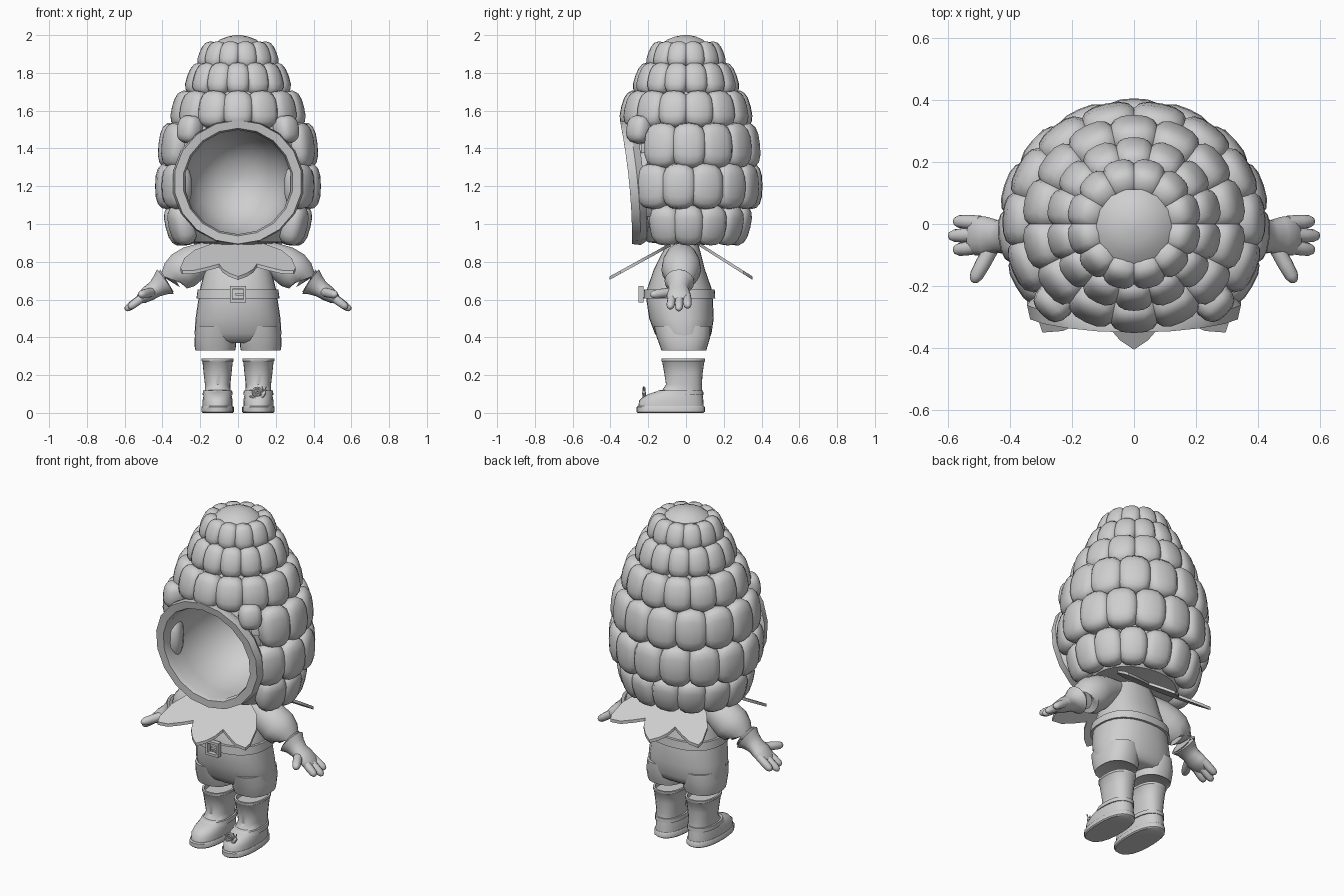
import bpy, bmesh, math
from mathutils import Vector, Matrix

grey = bpy.data.materials.new("plain_grey")
grey.diffuse_color = (0.62, 0.62, 0.62, 1)


def make(name, verts, faces):
    me = bpy.data.meshes.new(name)
    me.from_pydata([tuple(v) for v in verts], [], faces)
    bm = bmesh.new()
    bm.from_mesh(me)
    bmesh.ops.recalc_face_normals(bm, faces=bm.faces[:])
    bm.to_mesh(me)
    bm.free()
    me.materials.append(grey)
    ob = bpy.data.objects.new(name, me)
    bpy.context.collection.objects.link(ob)
    return ob


def skin(name, rings, cap0=True, cap1=True):
    """Bridge equal-length closed rings into one surface."""
    n = len(rings[0])
    verts = [v for r in rings for v in r]
    faces = [(i * n + j, i * n + (j + 1) % n, (i + 1) * n + (j + 1) % n, (i + 1) * n + j)
             for i in range(len(rings) - 1) for j in range(n)]
    if cap0:
        faces.append(tuple(range(n)))
    if cap1:
        faces.append(tuple(range((len(rings) - 1) * n, len(rings) * n)))
    return make(name, verts, faces)


def oval(z, hx, y0, y1, cx=0, n=24, e=2.4):
    """Horizontal rounded section between y0 and y1."""
    out = []
    for k in range(n):
        a = 2 * math.pi * k / n
        c, s = math.cos(a), math.sin(a)
        q = (abs(c) ** e + abs(s) ** e) ** (-1 / e)
        out.append(Vector((cx + hx * c * q, (y0 + y1) / 2 + (y1 - y0) / 2 * s * q, z)))
    return out


def loft(name, sections, cx=0, n=24, e=2.4, caps=True):
    return skin(name, [oval(*s, cx=cx, n=n, e=e) for s in sections], caps, caps)


def tube(name, pts, radii, n=14, caps=True):
    """Tube along points; each radius is (along y, across)."""
    pts = [Vector(p) for p in pts]
    rings = []
    for i, p in enumerate(pts):
        t = (pts[min(i + 1, len(pts) - 1)] - pts[max(i - 1, 0)]).normalized()
        ref = Vector((0, 1, 0)) if abs(t.y) < 0.9 else Vector((1, 0, 0))
        u = (ref - t * ref.dot(t)).normalized()
        w = t.cross(u)
        a, b = radii[i] if isinstance(radii[i], tuple) else (radii[i], radii[i])
        rings.append([p + u * a * math.cos(2 * math.pi * k / n) + w * b * math.sin(2 * math.pi * k / n)
                      for k in range(n)])
    return skin(name, rings, caps, caps)


def finger(name, a, b, r):
    a, b = Vector(a), Vector(b)
    tube(name, [a.lerp(b, t) for t in (0, 0.5, 0.82, 0.95, 1)], [r, r, 0.9 * r, 0.6 * r, 0.2 * r], n=10)


def box(name, c, h):
    v = [(c[0] + i * h[0], c[1] + j * h[1], c[2] + k * h[2]) for i in (-1, 1) for j in (-1, 1) for k in (-1, 1)]
    make(name, v, [(0, 1, 3, 2), (4, 5, 7, 6), (0, 1, 5, 4), (2, 3, 7, 6), (0, 2, 6, 4), (1, 3, 7, 5)])


# --- hood: one rounded block shape repeated in rows
tb = bmesh.new()
bmesh.ops.create_cube(tb, size=2)
bmesh.ops.subdivide_edges(tb, edges=tb.edges[:], cuts=3, use_grid_fill=True)
tb.verts.index_update()
E = 2.7
block_v = [v.co / sum(abs(c) ** E for c in v.co) ** (1 / E) for v in tb.verts]
block_f = [tuple(v.index for v in f.verts) for f in tb.faces]
tb.free()
hood_v, hood_f = [], []


def block(deg, z, rx, ry, w, d, h, tilt):
    """Block with its outer face at the given ellipse, angle measured from the front."""
    a = math.radians(deg)
    pos = Vector(((rx - d) * math.sin(a), -(ry - d) * math.cos(a), z))
    m = (Matrix.Translation(pos) @ Matrix.Rotation(a, 4, 'Z')
         @ Matrix.Rotation(math.radians(-tilt), 4, 'X') @ Matrix.Diagonal((w, d, h, 1)))
    base = len(hood_v)
    hood_v.extend(m @ v for v in block_v)
    hood_f.extend(tuple(i + base for i in f) for f in block_f)


def span(n, step):
    return [180 + (k - (n - 1) / 2) * step for k in range(n)]


ROWS = [  # angles, step, z, rx, ry, depth, half height, tilt
    (span(12, 30), 30, 1.89, 0.21, 0.205, 0.055, 0.077, 22),
    ([k * 360 / 14 for k in range(14)], 25.7, 1.765, 0.275, 0.272, 0.06, 0.09, 20),
    ([k * 360 / 14 for k in range(14)], 25.7, 1.605, 0.355, 0.345, 0.065, 0.102, 14),
    (span(10, 25), 25, 1.415, 0.422, 0.395, 0.065, 0.122, 6),
    (span(11, 24), 24, 1.2, 0.44, 0.405, 0.065, 0.122, 0),
    (span(10, 25), 25, 0.995, 0.385, 0.345, 0.065, 0.11, -14)]
for angs, step, z, rx, ry, d, h, tilt in ROWS:
    half = math.radians(step) / 2 * (rx + ry) / 2 * 1.06
    for deg in angs:
        block(deg, z, rx, ry, half, d, h, tilt)
for s in (-1, 1):
    block(s * 45, 1.5, 0.42, 0.41, 0.065, 0.06, 0.075, 10)
make("hood_bumps", hood_v, hood_f)

# hood core behind the bumps, with the face area removed
CORE = [(0.89, 0.12, 0.1), (0.905, 0.25, 0.21), (1.0, 0.32, 0.28), (1.2, 0.38, 0.34), (1.42, 0.36, 0.335),
        (1.6, 0.29, 0.28), (1.77, 0.21, 0.21), (1.9, 0.15, 0.15), (1.95, 0.05, 0.05)]
sec = []
for p, q in zip(CORE, CORE[1:]):
    for t in range(5):
        z, rx, ry = (p[i] + (q[i] - p[i]) * t / 5 for i in range(3))
        sec.append((z, rx, -ry, ry))
core = loft("hood_core", sec, n=48, e=2)
bm = bmesh.new()
bm.from_mesh(core.data)
front = [f for f in bm.faces if len(f.verts) == 4 and f.calc_center_median().y < 0
         and math.hypot(f.calc_center_median().x, f.calc_center_median().z - 1.22) < 0.31]
bmesh.ops.delete(bm, geom=front, context='FACES')
bm.to_mesh(core.data)
bm.free()

# hood top cap
loft("hood_cap", [(1.92, 0.12, -0.13, 0.115), (1.955, 0.122, -0.13, 0.115), (1.977, 0.095, -0.1, 0.09),
                  (1.992, 0.055, -0.06, 0.055), (2.0, 0.015, -0.015, 0.015)], n=14, e=2)

# face opening: rim bending forward at the top, running into the hollow
N = 18
rings = []
for rx, rz, dy in [(0.325, 0.31, 0.08), (0.35, 0.333, 0.045), (0.34, 0.328, 0.0), (0.292, 0.285, 0.0),
                   (0.283, 0.276, 0.03)]:
    ring = []
    for k in range(N):
        a = 2 * math.pi * k / N
        x, z = rx * math.sin(a), 1.222 + rz * math.cos(a)
        ring.append((x, -0.285 - 0.065 * max(0, (z - 0.9) / 0.65) ** 2 + dy, z))
    rings.append(ring)
for r, y in [(0.288, -0.15), (0.268, 0.0), (0.21, 0.13), (0.12, 0.21), (0.02, 0.235)]:
    rings.append([(r * math.sin(2 * math.pi * k / N), y, 1.22 + r * math.cos(2 * math.pi * k / N)) for k in range(N)])
skin("face_opening", rings, False, True)

# --- leaf collars: three pointed leaves in front and behind
HALF = [(0, 0.405), (0.045, 0.375), (0.08, 0.335), (0.1, 0.285), (0.16, 0.315), (0.23, 0.345), (0.295, 0.35),
        (0.305, 0.32), (0.285, 0.23), (0.23, 0.15), (0.14, 0.09), (0, 0.07)]
outline = HALF + [(-x, y) for x, y in HALF[-2:0:-1]]
for name, s, k in (("front_leaf_collar", -1, 1), ("back_leaf_collar", 1, 0.87)):
    skin(name, [[(x, s * y * k, 0.945 - 0.55 * y + dz) for x, y in outline] for dz in (-0.018, 0)])

# --- torso, shorts and belt
loft("torso", [(0.91, 0.1, -0.09, 0.06), (0.84, 0.15, -0.13, 0.08), (0.76, 0.175, -0.17, 0.1),
               (0.66, 0.2, -0.205, 0.135), (0.6, 0.21, -0.21, 0.142), (0.5, 0.225, -0.195, 0.147),
               (0.42, 0.23, -0.165, 0.135), (0.385, 0.222, -0.14, 0.12), (0.37, 0.18, -0.11, 0.1)])
for s in (-1, 1):
    loft("shorts_leg", [(0.46, 0.1, -0.17, 0.13), (0.4, 0.109, -0.155, 0.128), (0.35, 0.109, -0.137, 0.113),
                        (0.33, 0.105, -0.13, 0.108), (0.338, 0.09, -0.115, 0.095)], cx=s * 0.12)
loft("belt", [(0.605, 0.205, -0.2, 0.13), (0.605, 0.22, -0.224, 0.155), (0.652, 0.214, -0.222, 0.152),
              (0.652, 0.2, -0.2, 0.13)], n=32)
for s in (-1, 1):
    box("buckle_side", (s * 0.036, -0.238, 0.628), (0.007, 0.014, 0.043))
    box("buckle_edge", (0, -0.238, 0.628 + s * 0.036), (0.036, 0.014, 0.007))
box("buckle_tongue", (0.012, -0.235, 0.628), (0.025, 0.009, 0.006))

# --- arms, gloves and boots
for s in (-1, 1):
    tube("sleeve", [(s * x, -0.025, z) for x, z in [(0.1, 0.85), (0.18, 0.82), (0.24, 0.79), (0.29, 0.755),
                                                    (0.33, 0.725), (0.347, 0.705), (0.335, 0.712)]],
         [0.06, 0.085, 0.1, 0.105, 0.09, 0.068, 0.055], n=18)
    tube("glove", [(s * x, y, z) for x, y, z in [(0.4, -0.035, 0.685), (0.376, -0.035, 0.7), (0.385, -0.035, 0.694),
                                                 (0.41, -0.038, 0.677), (0.44, -0.04, 0.655), (0.475, -0.04, 0.632),
                                                 (0.51, -0.037, 0.608), (0.53, -0.035, 0.594)]],
         [0.045, 0.07, 0.079, 0.06, (0.053, 0.046), (0.063, 0.042), (0.064, 0.032), (0.045, 0.018)], n=16)
    for y, tip, zt in ((0.008, 0.58, 0.56), (-0.035, 0.597, 0.545), (-0.077, 0.58, 0.555)):
        finger("finger", (s * 0.495, y * 0.9 - 0.003, 0.618), (s * tip, y * 1.1, zt), 0.023)
    finger("thumb", (s * 0.455, -0.07, 0.64), (s * 0.52, -0.188, 0.625), 0.025)

    cx = s * 0.108
    loft("boot_sole", [(0, 0.08, -0.255, 0.092), (0.006, 0.086, -0.262, 0.1), (0.03, 0.086, -0.262, 0.1),
                       (0.036, 0.082, -0.255, 0.095)], cx=cx)
    loft("boot", [(0.03, 0.08, -0.253, 0.094), (0.065, 0.08, -0.248, 0.092), (0.09, 0.075, -0.222, 0.089),
                  (0.108, 0.071, -0.175, 0.087), (0.122, 0.068, -0.125, 0.085), (0.15, 0.067, -0.106, 0.084),
                  (0.21, 0.074, -0.115, 0.088), (0.27, 0.08, -0.126, 0.097), (0.275, 0.085, -0.13, 0.101),
                  (0.288, 0.085, -0.13, 0.101), (0.288, 0.074, -0.118, 0.09), (0.265, 0.07, -0.112, 0.085)], cx=cx)
    loft("boot_strap", [(0.096, 0.066, -0.17, 0.08), (0.094, 0.08, -0.172, 0.092), (0.118, 0.077, -0.148, 0.091),
                        (0.12, 0.06, -0.14, 0.08)], cx=cx)

# small curled ornament on one boot
curl = [(0.1 + r * math.cos(a), -0.222, 0.108 + r * math.sin(a))
        for a, r in ((k * 0.5, 0.026 - 0.001 * k) for k in range(24))]
tube("curl_shell", curl, [0.008] * len(curl), n=8)
tube("curl_body", [(0.062, -0.215, 0.088), (0.09, -0.22, 0.08), (0.125, -0.22, 0.083), (0.14, -0.222, 0.108),
                   (0.143, -0.222, 0.118)], [0.004, 0.01, 0.011, 0.01, 0.003], n=8)
for dx in (-0.012, 0.012):
    tube("curl_feeler", [(0.138, -0.222, 0.112), (0.138 + dx, -0.226, 0.14)], [0.003, 0.003], n=6)

# smooth shading with sharp edges kept
for ob in bpy.data.objects:
    ob.select_set(True)
    bpy.context.view_layer.objects.active = ob
bpy.ops.object.shade_smooth_by_angle(angle=math.radians(40))
